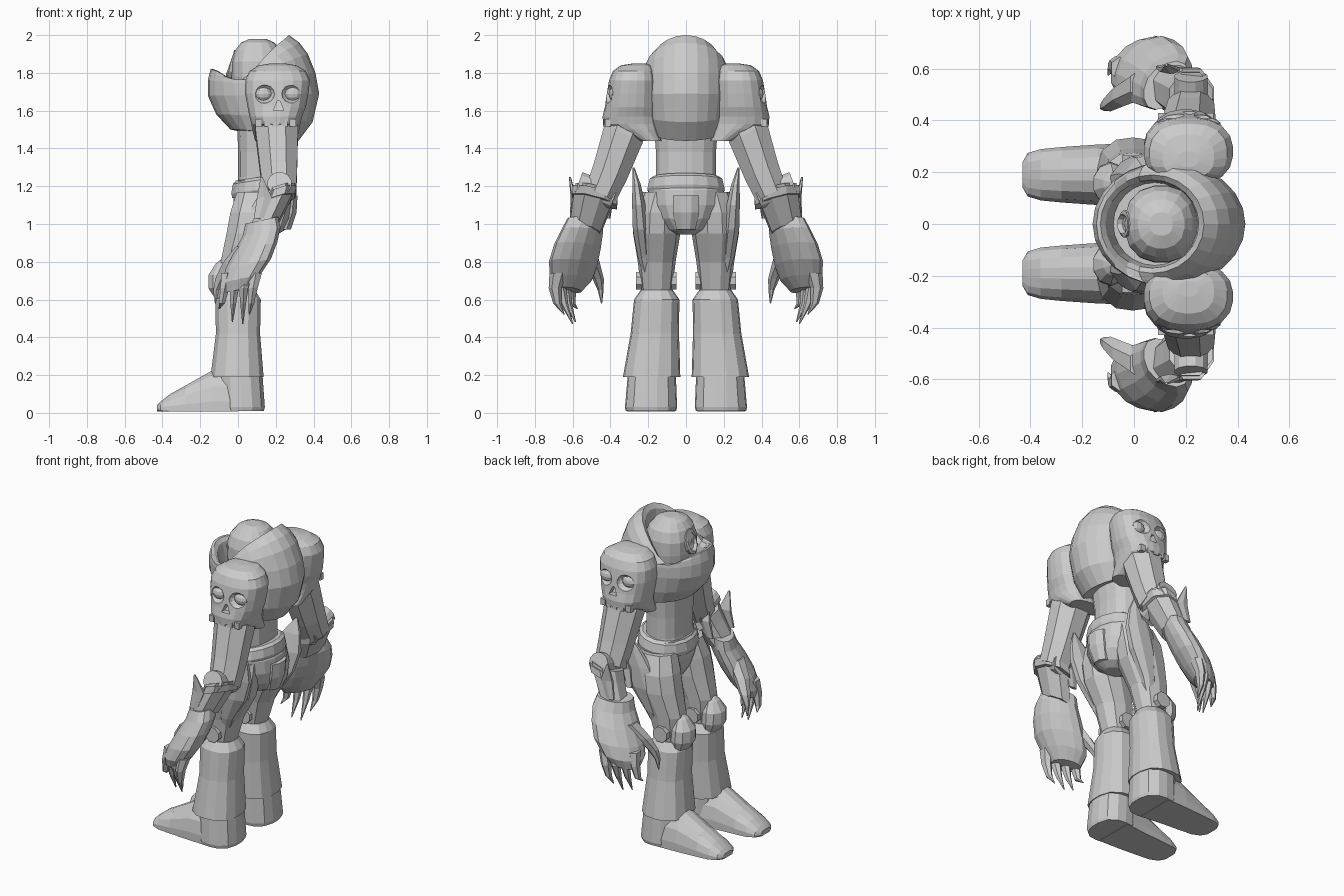
import bpy, bmesh, math
from mathutils import Vector

X, Y, Z = Vector((1, 0, 0)), Vector((0, 1, 0)), Vector((0, 0, 1))
grey = bpy.data.materials.new("plain_grey")
grey.diffuse_color = (0.6, 0.6, 0.6, 1)


def finish(name, bm, mirror):
    bmesh.ops.recalc_face_normals(bm, faces=bm.faces)
    mesh = bpy.data.meshes.new(name)
    bm.to_mesh(mesh)
    bm.free()
    mesh.materials.append(grey)
    ob = bpy.data.objects.new(name, mesh)
    bpy.context.collection.objects.link(ob)
    if mirror:
        m = ob.modifiers.new("mirror", 'MIRROR')
        m.use_axis = (False, True, False)
    return ob


def skin(bm, loops):
    """Bridge vertex loops and cap both ends."""
    n = len(loops[0])
    for a, b in zip(loops, loops[1:]):
        for i in range(n):
            j = (i + 1) % n
            bm.faces.new((a[i], a[j], b[j], b[i]))
    bm.faces.new(loops[0])
    bm.faces.new(loops[-1])


def add_loft(bm, rings, u=X, v=Y, n=12, p=2.0, floor=0.0):
    """Rings are (x, y, z, radius along u, radius along v); p > 2 squares them off."""
    loops = []
    for x, y, z, ru, rv in rings:
        loop = []
        for i in range(n):
            a = 2 * math.pi * (i + 0.5) / n
            c, s = math.cos(a), math.sin(a)
            k = (abs(c) ** p + abs(s) ** p) ** (-1 / p)
            co = Vector((x, y, z)) + u * (ru * k * c) + v * (rv * k * s)
            co.z = max(co.z, floor)
            loop.append(bm.verts.new(co))
        loops.append(loop)
    skin(bm, loops)


def loft(name, rings, mirror=True, **kw):
    bm = bmesh.new()
    add_loft(bm, rings, **kw)
    return finish(name, bm, mirror)


def add_ball(bm, c, r, nu=12, nv=8):
    geo = bmesh.ops.create_uvsphere(bm, u_segments=nu, v_segments=nv, radius=1)
    for w in geo['verts']:
        w.co = Vector([c[i] + w.co[i] * r[i] for i in range(3)])


def add_box(bm, c, size):
    geo = bmesh.ops.create_cube(bm, size=1)
    for w in geo['verts']:
        w.co = Vector([c[i] + w.co[i] * size[i] for i in range(3)])


# Hooded torso: broad front lip, rim dipping at the sides, high at the back
bm = bmesh.new()
loops = []
for cx, rx, ry, zf, zb, dip in [
        (.12, .11, .13, 1.49, 1.49, 0), (.14, .18, .20, 1.50, 1.44, 0), (.14, .255, .225, 1.58, 1.54, 0),
        (.135, .295, .24, 1.68, 1.69, 0), (.125, .285, .24, 1.76, 1.80, .02), (.11, .26, .235, 1.80, 1.90, .05),
        (.09, .235, .22, 1.82, 1.96, .08), (.07, .2, .19, 1.82, 2.0, .085),
        (.07, .18, .17, 1.80, 1.97, .085), (.08, .16, .16, 1.66, 1.74, 0)]:
    loop = []
    for i in range(24):
        a = 2 * math.pi * i / 24
        from_back = min(a, 2 * math.pi - a)
        z = zf + (zb - zf) * ((1 + math.cos(a)) / 2) ** 1.9
        z -= dip * math.exp(-((from_back - 1.85) / .55) ** 2)
        loop.append(bm.verts.new((cx + rx * math.cos(a), ry * math.sin(a), z)))
    loops.append(loop)
skin(bm, loops)
finish("hooded_torso", bm, False)

# Head dome with a single framed eye at the front
loft("head", [(.105, 0, 1.66, .13, .135), (.105, 0, 1.78, .142, .15), (.105, 0, 1.86, .142, .148),
              (.105, 0, 1.92, .122, .128), (.105, 0, 1.96, .09, .095), (.105, 0, 1.98, .045, .045)],
     mirror=False, n=16, p=2.3)
bm = bmesh.new()
frame = []
for x, k in ((.0, 1.0), (-.04, .95), (-.045, .7), (-.025, .6)):
    frame.append([bm.verts.new((x + .02 * math.sin(i * math.pi / 6), .055 * k * math.cos(i * math.pi / 6),
                                1.845 + .08 * k * math.sin(i * math.pi / 6))) for i in range(12)])
skin(bm, frame)
add_ball(bm, (-.02, 0, 1.845), (.02, .022, .03), 8, 6)
finish("head_eye", bm, False)

# Waist, rounded pelvis, belt and rear plate
loft("waist", [(.12, 0, 1.15, .13, .18), (.115, 0, 1.25, .115, .16), (.115, 0, 1.38, .115, .16),
               (.12, 0, 1.50, .125, .17)], mirror=False, n=16, p=2.4)
loft("pelvis", [(.15, 0, .945, .06, .05), (.145, 0, .97, .11, .10), (.14, 0, 1.03, .145, .155),
                (.135, 0, 1.10, .16, .19), (.13, 0, 1.18, .16, .2), (.125, 0, 1.23, .14, .19)],
     mirror=False, n=16)
loft("belt", [(.125, 0, 1.16, .158, .2), (.125, 0, 1.185, .164, .208), (.125, 0, 1.235, .155, .195),
              (.125, 0, 1.25, .135, .175)], mirror=False, n=16, u=Vector((1, 0, .15)))
loft("rear_plate", [(.24, 0, .97, .04, .05), (.27, 0, 1.06, .04, .07), (.28, 0, 1.15, .035, .07)],
     mirror=False, n=8, p=5)

# Pointed hip blades wrapping the rear of each thigh
loft("hip_blades", [(.22, .278, 1.30, .006, .005), (.2, .262, 1.21, .06, .024), (.17, .25, 1.10, .1, .038),
                    (.13, .24, .97, .1, .045), (.08, .222, .82, .05, .035), (.05, .205, .72, .03, .02)], n=8)

# Skull pauldrons, with eye sockets and nose cut in
pauldron = loft("skull_pauldrons", [
    (.2, .19, 1.44, .11, .06), (.2, .26, 1.50, .125, .12), (.2, .29, 1.53, .13, .15), (.2, .295, 1.57, .14, .147),
    (.205, .29, 1.62, .155, .14), (.205, .285, 1.69, .168, .135), (.21, .28, 1.76, .172, .128),
    (.21, .275, 1.81, .15, .112), (.21, .26, 1.84, .1, .085), (.21, .25, 1.85, .04, .03)], n=20, p=2.5)
bm = bmesh.new()
for x in (.135, .29):
    add_ball(bm, (x, .43, 1.69), (.062, .055, .052))
add_loft(bm, [(.215, .40, 1.60, .03, .08), (.215, .40, 1.65, .008, .08)], n=4, p=8)
cutter = finish("socket_cutter", bm, False)
cutter.hide_render = True
cutter.hide_viewport = True
cut = pauldron.modifiers.new("sockets", 'BOOLEAN')
cut.object, cut.operation, cut.solver = cutter, 'DIFFERENCE', 'EXACT'
pauldron.modifiers.move(1, 0)

bm = bmesh.new()
for x in (.135, .29):
    add_ball(bm, (x, .382, 1.688), (.046, .028, .036), 10, 6)
finish("skull_eyes", bm, True)
bm = bmesh.new()
for i in range(5):
    add_box(bm, (.11 + .045 * i, .425 - .006 * abs(i - 2), 1.535), (.033, .03, .04))
finish("skull_teeth", bm, True)

# Arms: squared upper arm, elbow disc, forearm and spiked cuff fins
across = Vector((0, .88, .48))
loft("upper_arms", [(.2, .28, 1.60, .11, .11), (.205, .33, 1.48, .115, .115), (.215, .40, 1.28, .1, .1),
                    (.22, .45, 1.16, .09, .09)], v=across, n=8, p=3)
loft("elbow_discs", [(.22, .38, 1.14, .065, .065), (.22, .57, 1.215, .065, .065)],
     v=Vector((0, -.35, .94)), n=12)
loft("forearms", [(.22, .48, 1.18, .09, .11), (.2, .495, 1.12, .092, .105), (.13, .535, .97, .085, .085)],
     n=8, p=3, u=Vector((.95, 0, .3)), v=Vector((0, .97, .25)))
loft("cuffs", [(.225, .48, 1.165, .09, .125), (.212, .485, 1.12, .095, .125)],
     n=8, p=3, u=Vector((.95, 0, .3)), v=Vector((0, .97, .25)))
bm = bmesh.new()
for x, y, tip in ((.14, .595, 1.25), (.15, .40, 1.22)):
    add_loft(bm, [(x - .03, y + .01, 1.03, .03, .01), (x, y, 1.14, .045, .016), (x - .015, y + .02, tip, .006, .005)],
             n=6)
finish("cuff_fins", bm, True)

# Clawed hands, palm angled so the front edge turns inward
loft("hands", [(.125, .535, 1.02, .095, .085), (.125, .55, .96, .11, .10), (.095, .575, .88, .125, .112),
               (.055, .598, .79, .132, .115), (.015, .61, .71, .115, .10), (-.005, .62, .65, .08, .06)],
     n=14, p=2.3, u=Vector((.92, .35, .2)))
bm = bmesh.new()
for i, (tx, ty, tz) in enumerate(((-.1, .575, .55), (-.03, .585, .48), (.025, .60, .47), (.06, .645, .52))):
    bx = -.07 + .05 * i
    by = .60 + .026 * i
    add_loft(bm, [(bx + .015, by, .74, .036, .045), (bx, by + .015, .66, .028, .034),
                  ((bx + tx) / 2, (by + ty) / 2 + .02, .58, .018, .022), (tx, ty, tz, .003, .003)], n=6)
add_loft(bm, [(.03, .54, .88, .05, .06), (-.04, .50, .79, .05, .045), (-.09, .465, .71, .035, .03),
              (-.115, .452, .65, .018, .016), (-.12, .447, .58, .003, .003)], n=6)
finish("claws", bm, True)

# Legs: thigh, knee hinge and cap, flared shin guard
loft("thighs", [(.11, .13, 1.17, .12, .10), (.095, .15, 1.06, .14, .125), (.075, .155, .95, .14, .125),
                (.02, .155, .80, .115, .1), (.0, .155, .62, .08, .08)], n=10, p=2.3)
loft("knee_hinges", [(.0, .05, .70, .05, .05), (.0, .265, .70, .05, .05)], v=Z, n=8)
loft("knee_caps", [(-.08, .155, .60, .04, .07), (-.09, .155, .66, .07, .085), (-.09, .155, .73, .07, .08),
                   (-.08, .155, .79, .04, .045), (-.07, .155, .82, .01, .012)], n=10)
loft("shin_guards", [(.0, .155, .65, .09, .085), (.0, .155, .60, .122, .12), (.0, .165, .42, .118, .128),
                     (-.005, .182, .19, .142, .152), (.0, .182, .19, .12, .13)], n=14, p=2.5)

# Boots
loft("boot_heels", [(.02, .185, .01, .118, .133), (.02, .185, .03, .123, .138), (.01, .18, .24, .118, .125)],
     n=14, p=2.6)
loft("boot_toes", [(-.43, .19, .02, .05, .02), (-.41, .19, .02, .085, .04), (-.36, .19, .02, .1, .08),
                   (-.28, .19, .02, .108, .125), (-.14, .19, .02, .118, .205), (.0, .185, .02, .128, .21)],
     u=Y, v=Z, n=16, p=2.3, floor=.008)
